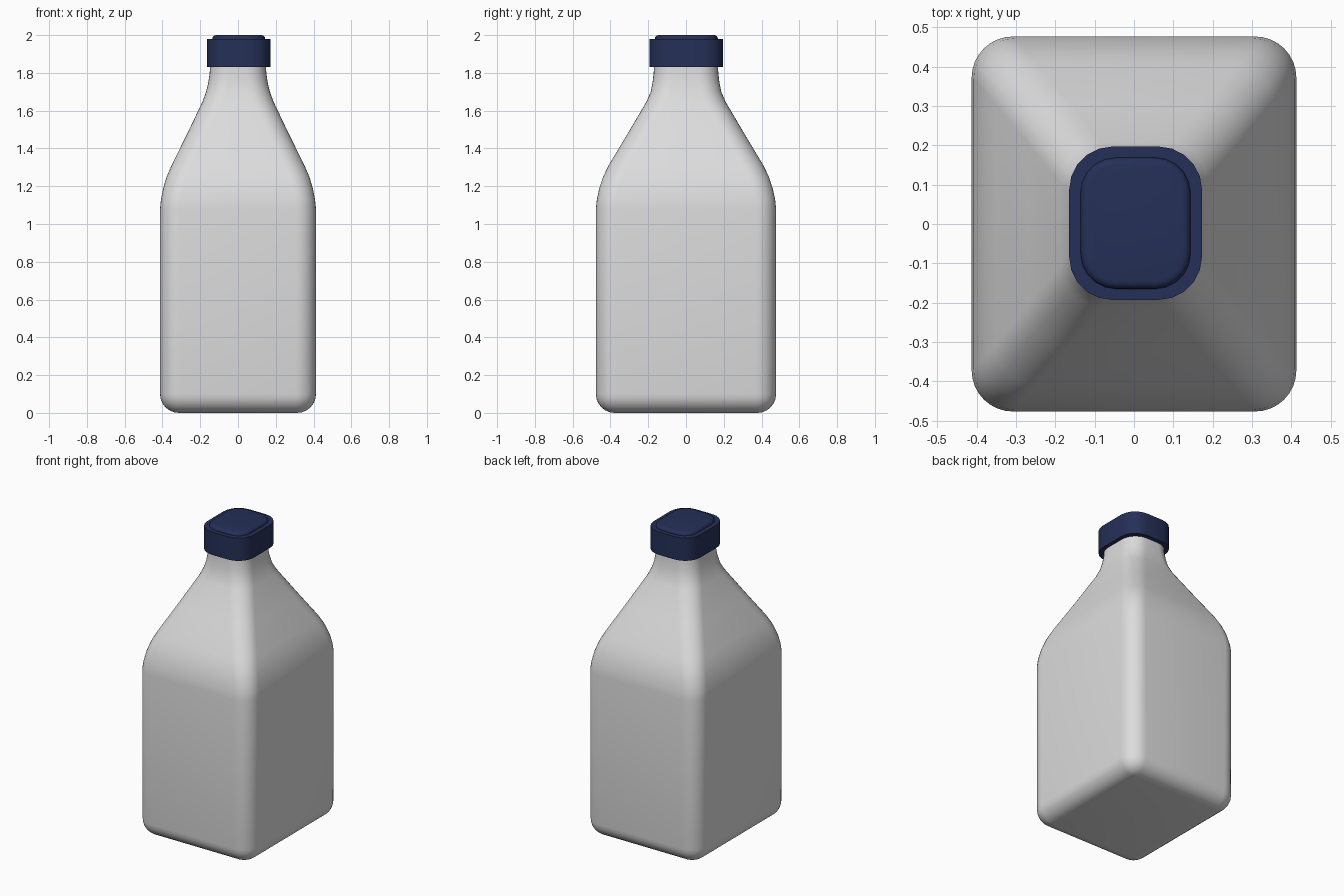
import bpy, bmesh, math

if "Cube" in bpy.data.objects:
    bpy.data.objects.remove(bpy.data.objects["Cube"])


def material(name, rgb):
    m = bpy.data.materials.new(name)
    m.diffuse_color = (*rgb, 1)
    m.use_nodes = True
    m.node_tree.nodes["Principled BSDF"].inputs["Base Color"].default_value = m.diffuse_color
    return m


def ring(hx, hy, r, z, seg, cx=0, cy=0):
    """Rounded rectangle outline at height z."""
    pts = []
    for k, (sx, sy) in enumerate([(1, 1), (-1, 1), (-1, -1), (1, -1)]):
        for i in range(seg + 1):
            a = math.pi / 2 * (k + i / seg)
            pts.append((cx + sx * (hx - r) + r * math.cos(a),
                        cy + sy * (hy - r) + r * math.sin(a), z))
    return pts


def loft(name, sections, mat, seg, angle, cx=0, cy=0):
    """Skin a stack of (half x, half y, corner radius, z) and cap both ends."""
    bm = bmesh.new()
    loops = [[bm.verts.new(p) for p in ring(*s, seg, cx, cy)] for s in sections]
    n = len(loops[0])
    for a, b in zip(loops, loops[1:]):
        for i in range(n):
            j = (i + 1) % n
            bm.faces.new((a[i], a[j], b[j], b[i]))
    bm.faces.new(loops[0][::-1])
    bm.faces.new(loops[-1])
    me = bpy.data.meshes.new(name)
    bm.to_mesh(me)
    bm.free()
    me.materials.append(mat)
    ob = bpy.data.objects.new(name, me)
    bpy.context.collection.objects.link(ob)
    bpy.context.view_layer.objects.active = ob
    ob.select_set(True)
    bpy.ops.object.shade_smooth_by_angle(angle=math.radians(angle))
    ob.select_set(False)
    return ob


grey = material("light grey", (0.72, 0.72, 0.72))
navy = material("navy blue", (0.018, 0.029, 0.095))

# Bottle body: rounded base, straight walls, sloped shoulder, neck
R = 0.105
body = []
for i in range(7):
    a = math.pi / 2 * i / 6
    d = 0.1 * (1 - math.sin(a))
    body.append((0.413 - d, 0.477 - d, R + 0.005 - d, 0.1 - 0.1 * math.cos(a)))
body += [(hx, hy, R, z) for hx, hy, z in [
    (0.413, 0.477, 1.08), (0.408, 0.472, 1.13), (0.396, 0.459, 1.19),
    (0.378, 0.439, 1.25), (0.352, 0.41, 1.31), (0.268, 0.308, 1.48),
    (0.187, 0.208, 1.65), (0.169, 0.187, 1.70), (0.157, 0.177, 1.75),
    (0.15, 0.171, 1.80), (0.147, 0.169, 1.85)]]
loft("bottle_body", body, grey, 8, 40)

# Cap with straight sides
loft("cap", [(0.169, 0.195, 0.11, 1.83), (0.169, 0.195, 0.11, 1.98)],
     navy, 5, 30, 0.004, 0.002)

# Raised panel on the cap with a rounded edge
panel = [(0.14, 0.167, 0.09, 1.975)]
for i in range(5):
    a = math.pi / 2 * i / 4
    d = 0.02 * (1 - math.cos(a))
    panel.append((0.14 - d, 0.167 - d, 0.09 - d, 1.98 + 0.02 * math.sin(a)))
loft("cap_top_panel", panel, navy, 5, 40, 0.004, 0.002)
